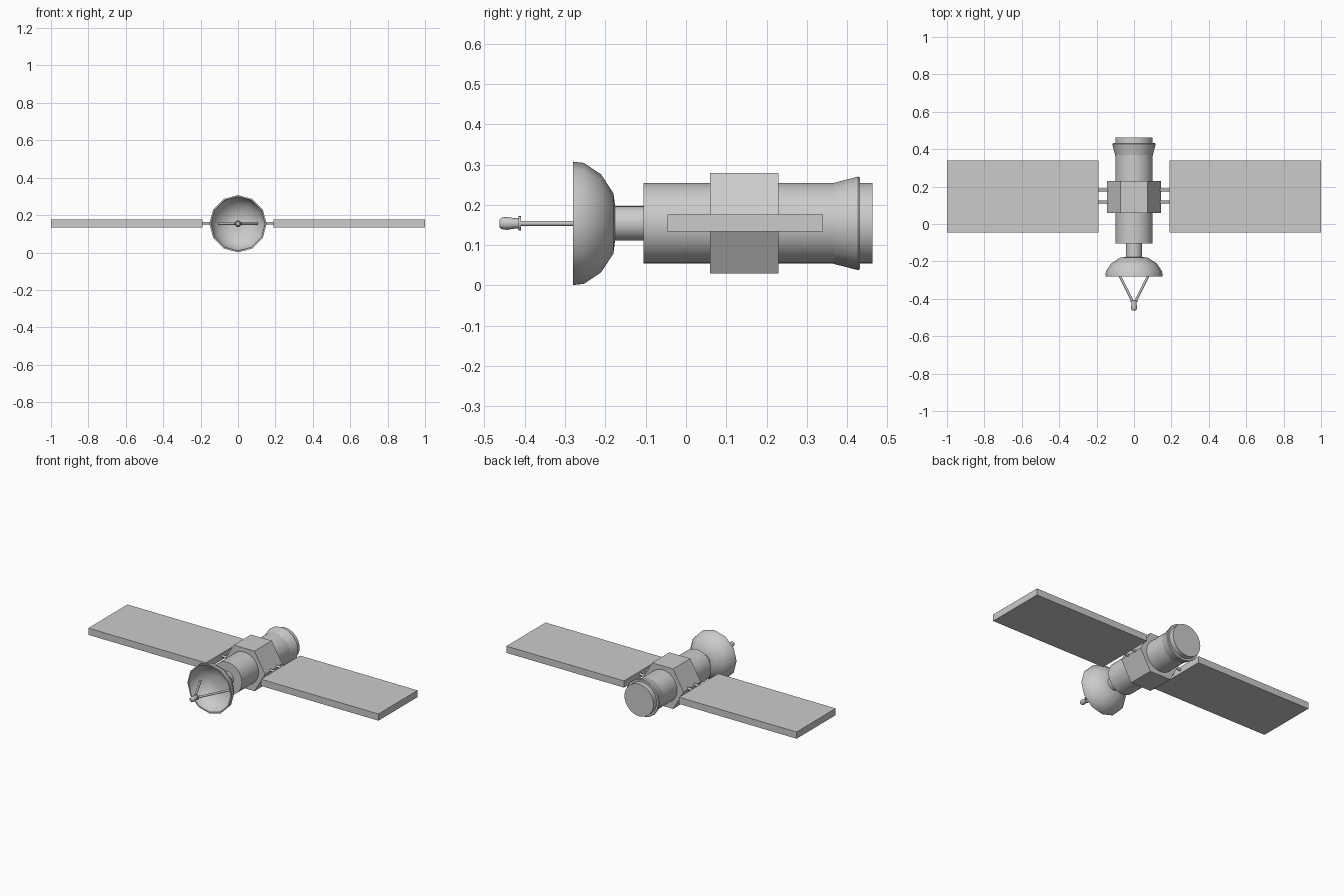
import bpy, bmesh, math
from mathutils import Vector

if "Cube" in bpy.data.objects:
    bpy.data.objects.remove(bpy.data.objects["Cube"])

CZ = 0.154  # height of the long axis


def finish(name, bm, smooth=True):
    bmesh.ops.recalc_face_normals(bm, faces=bm.faces)
    me = bpy.data.meshes.new(name)
    bm.to_mesh(me)
    bm.free()
    ob = bpy.data.objects.new(name, me)
    bpy.context.collection.objects.link(ob)
    if smooth:
        bpy.ops.object.select_all(action='DESELECT')
        ob.select_set(True)
        bpy.context.view_layer.objects.active = ob
        bpy.ops.object.shade_smooth_by_angle(angle=math.radians(40))
    return ob


def lathe(name, profile, sides, smooth=True):
    """Turn (y, radius) points around the long axis and cap both ends."""
    bm = bmesh.new()
    rings = []
    for y, r in profile:
        rings.append([bm.verts.new((r * math.cos(2 * math.pi * i / sides), y,
                                    CZ + r * math.sin(2 * math.pi * i / sides)))
                      for i in range(sides)])
    for a, b in zip(rings, rings[1:]):
        for i in range(sides):
            j = (i + 1) % sides
            bm.faces.new((a[i], a[j], b[j], b[i]))
    bm.faces.new(rings[0])
    bm.faces.new(rings[-1])
    return finish(name, bm, smooth)


def rod(name, start, end, radius, sides=12):
    a, b = Vector(start), Vector(end)
    bm = bmesh.new()
    bmesh.ops.create_cone(bm, cap_ends=True, segments=sides, radius1=radius,
                          radius2=radius, depth=(b - a).length)
    ob = finish(name, bm)
    ob.location = (a + b) / 2
    ob.rotation_mode = 'QUATERNION'
    ob.rotation_quaternion = (b - a).to_track_quat('Z', 'Y')
    return ob


def box(name, center, size):
    bm = bmesh.new()
    bmesh.ops.create_cube(bm, size=1)
    bmesh.ops.scale(bm, vec=size, verts=bm.verts)
    ob = finish(name, bm, False)
    ob.location = center
    return ob


# Main body, hexagonal housing and flared rear collar
lathe("body", [(-0.105, 0.1), (0.463, 0.1)], 32)
lathe("hex_housing", [(0.06, 0.144), (0.23, 0.144)], 6, False)
lathe("rear_collar", [(0.365, 0.1), (0.427, 0.116), (0.432, 0.113), (0.432, 0.098)], 16)

# Neck and dish (outer shell, then back through the inner shell)
lathe("neck", [(-0.18, 0.043), (-0.10, 0.043)], 24)
lathe("dish", [(-0.175, 0.035), (-0.18, 0.075), (-0.211, 0.122), (-0.253, 0.15),
               (-0.28, 0.153), (-0.28, 0.145), (-0.253, 0.141), (-0.216, 0.115),
               (-0.188, 0.072), (-0.182, 0.035)], 12)

# Antenna feed with its two struts
lathe("feed_horn", [(-0.463, 0.009), (-0.458, 0.014), (-0.445, 0.016), (-0.425, 0.013),
                    (-0.416, 0.013), (-0.416, 0.018), (-0.409, 0.018)], 16)

# Mirrored parts: feed struts, panel arms, solar panels
for side, s in (("left", -1), ("right", 1)):
    rod(f"feed_strut_{side}", (s * 0.102, -0.225, CZ), (s * 0.004, -0.42, CZ), 0.0065)
    for i, y in enumerate((0.117, 0.181)):
        rod(f"panel_arm_{side}_{i + 1}", (s * 0.1, y, CZ + 0.003), (s * 0.2, y, CZ + 0.003), 0.0075)
    box(f"solar_panel_{side}", (s * 0.595, 0.147, 0.155), (0.81, 0.385, 0.042))
